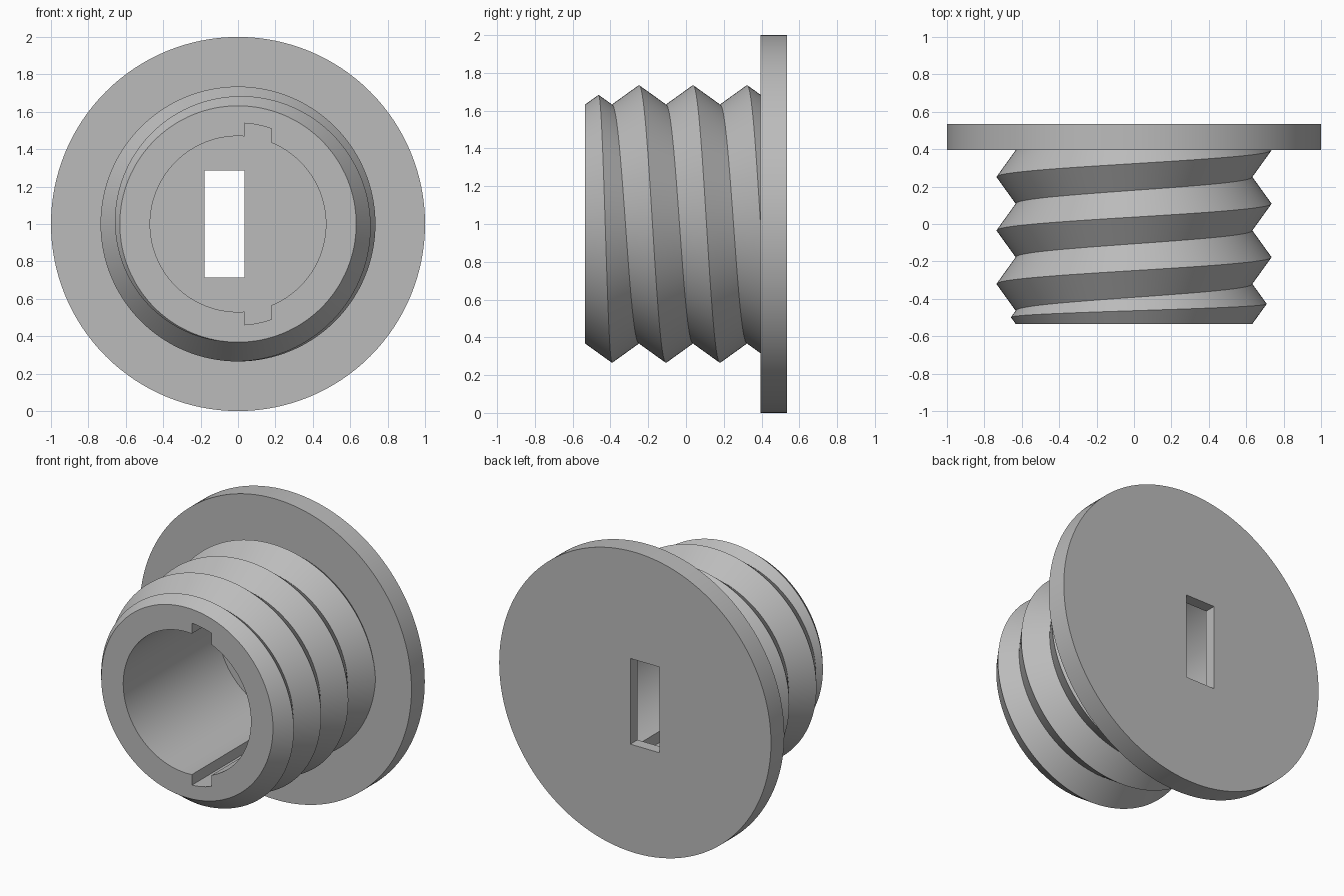
import bpy, bmesh
from math import sin, cos, asin, pi, tau

cube = bpy.data.objects.get("Cube")
if cube:
    bpy.data.objects.remove(cube, do_unlink=True)

SEGMENTS = 128
FRONT, FLANGE, FLOOR, BACK = -0.535, 0.395, 0.46, 0.535   # depths along y
ROOT, CREST, PITCH = 0.632, 0.735, 0.286                  # screw thread
SLOPE = (CREST - ROOT) / (PITCH / 2)
BORE, KEYWAY = 0.47, 0.54                                 # inner radii
X0, X1 = 0.035, 0.18                                      # keyway sides

grey = bpy.data.materials.new("plain grey")
grey.use_nodes = True
grey.diffuse_color = (0.5, 0.5, 0.5, 1)
grey.node_tree.nodes["Principled BSDF"].inputs["Base Color"].default_value = grey.diffuse_color


def finish(bm, name):
    bmesh.ops.recalc_face_normals(bm, faces=bm.faces)
    mesh = bpy.data.meshes.new(name)
    bm.to_mesh(mesh)
    bm.free()
    mesh.materials.append(grey)
    ob = bpy.data.objects.new(name, mesh)
    bpy.context.collection.objects.link(ob)
    return ob


def prism(name, outline, y0, y1):
    """Extrude an (x, height from axis) outline along y."""
    bm = bmesh.new()
    near, far = ([bm.verts.new((x, y, 1 + h)) for x, h in outline] for y in (y0, y1))
    bm.faces.new(near)
    bm.faces.new(far)
    for i in range(len(near)):
        bm.faces.new((near[i - 1], near[i], far[i], far[i - 1]))
    return finish(bm, name)


def arc(r, a0, a1):
    n = max(2, round(SEGMENTS * (a1 - a0) / tau))
    return [(r * sin(a0 + (a1 - a0) * i / n), r * cos(a0 + (a1 - a0) * i / n))
            for i in range(n + 1)]


def thread_column(a):
    """Roots and crests along y at one angle; the lead-in tapers at the front."""
    roots = [max(FRONT, FRONT + PITCH * (a / tau - 0.5 + k)) for k in range(-1, 6)]
    points = []
    for low, high in zip(roots, roots[1:]):
        half = (high - low) / 2
        points += [(low, ROOT), (low + half, ROOT + SLOPE * half)]
    return points


def make_thread():
    bm = bmesh.new()
    columns = []
    for i in range(SEGMENTS + 1):
        a = tau * i / SEGMENTS
        columns.append([bm.verts.new((r * sin(a), y, 1 + r * cos(a)))
                        for y, r in thread_column(a)])
    for c, d in zip(columns, columns[1:]):
        for j in range(len(c) - 1):
            bm.faces.new((c[j], c[j + 1], d[j + 1], d[j]))
    bmesh.ops.remove_doubles(bm, verts=bm.verts, dist=1e-5)
    # cut square just inside the flange, then close both ends
    bmesh.ops.bisect_plane(bm, geom=bm.verts[:] + bm.edges[:] + bm.faces[:], dist=1e-6,
                           plane_co=(0, FLANGE + 0.03, 0), plane_no=(0, 1, 0),
                           clear_outer=True)
    rim = [e for e in bm.edges if e.is_boundary]
    for front in (True, False):
        loop = [e for e in rim if (e.verts[0].co.y < 0) == front]
        bmesh.ops.contextual_create(bm, geom=loop)
    return finish(bm, "threaded_plug")


def combine(target, tool, operation):
    mod = target.modifiers.new(operation, "BOOLEAN")
    mod.operation, mod.solver, mod.object = operation, "EXACT", tool
    bpy.context.view_layer.objects.active = target
    bpy.ops.object.modifier_apply(modifier=mod.name)
    bpy.data.objects.remove(tool, do_unlink=True)


# threaded body and round flange
plug = make_thread()
combine(plug, prism("flange", arc(1, 0, tau)[:-1], FLANGE, BACK), "UNION")

# blind bore with a keyway at top and bottom
i0, i1 = asin(X0 / BORE), asin(X1 / BORE)
o0, o1 = asin(X0 / KEYWAY), asin(X1 / KEYWAY)
bore = (arc(KEYWAY, o0, o1) + arc(BORE, i1, pi - i1)
        + arc(KEYWAY, pi - o1, pi - o0) + arc(BORE, pi - i0, tau + i0))
combine(plug, prism("bore_cutter", bore, FRONT - 0.1, FLOOR), "DIFFERENCE")

# rectangular slot through the flange
slot = [(-X1, -0.285), (X0, -0.285), (X0, 0.285), (-X1, 0.285)]
combine(plug, prism("slot_cutter", slot, FLOOR - 0.1, BACK + 0.1), "DIFFERENCE")

# smooth curves, crisp edges
bpy.ops.object.select_all(action="DESELECT")
plug.select_set(True)
bpy.context.view_layer.objects.active = plug
bpy.ops.object.shade_smooth_by_angle(angle=pi / 6)
